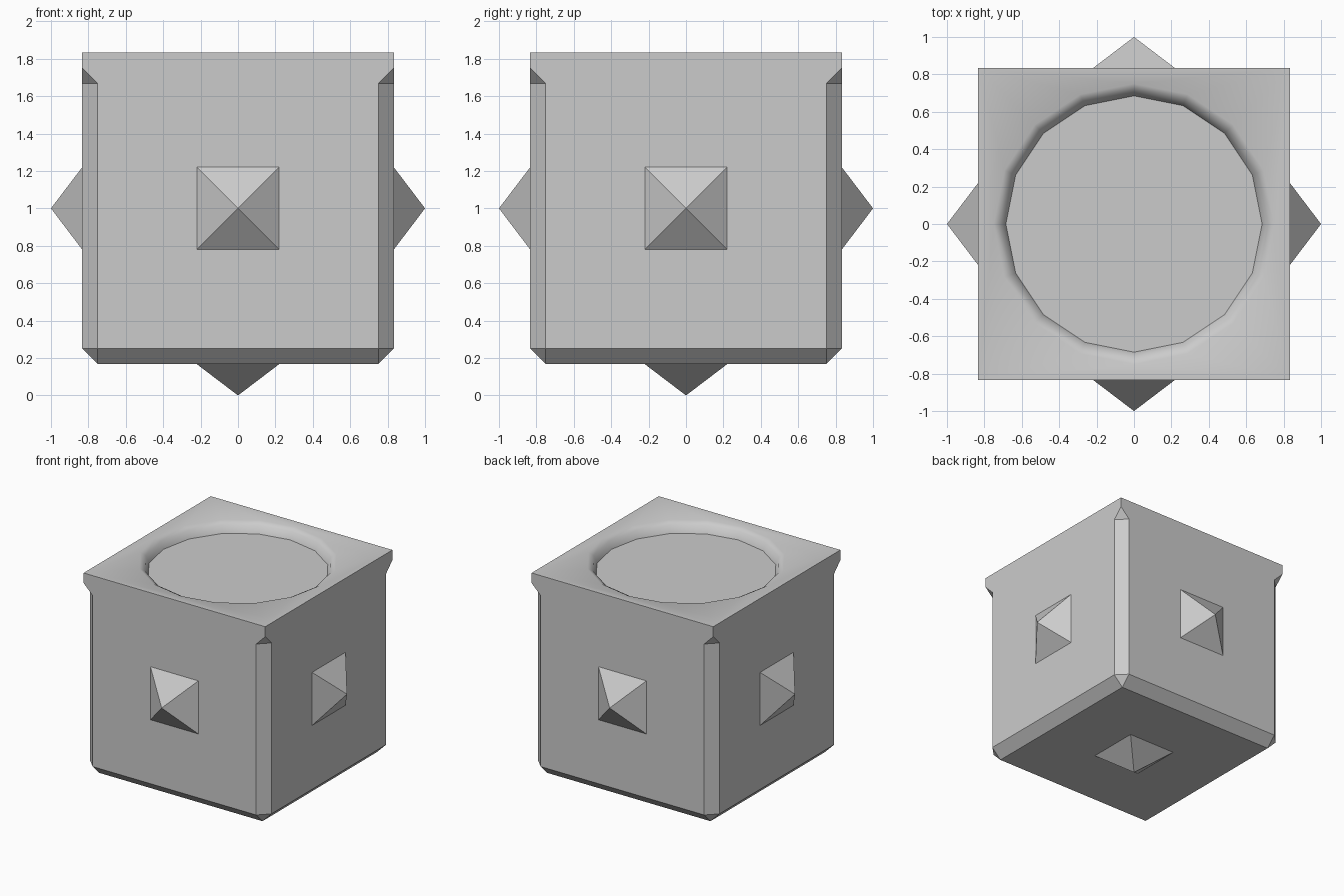
import bpy, bmesh
from math import sin, cos, pi, sqrt
from mathutils import Matrix, Vector

if "Cube" in bpy.data.objects:
    bpy.data.objects.remove(bpy.data.objects["Cube"])

H, C = 0.833, 0.75          # half width of the block, half width inside the chamfer
CENTRE = Vector((0, 0, 1))


def make_object(name, bm):
    bmesh.ops.remove_doubles(bm, verts=bm.verts, dist=0.0005)
    bmesh.ops.recalc_face_normals(bm, faces=bm.faces)
    mesh = bpy.data.meshes.new(name)
    bm.to_mesh(mesh)
    bm.free()
    obj = bpy.data.objects.new(name, mesh)
    bpy.context.collection.objects.link(obj)
    return obj


def add_face(bm, points, rot=Matrix.Identity(3), smooth=False):
    face = bm.faces.new([bm.verts.new(rot @ Vector(p)) for p in points])
    face.smooth = smooth


# Block: one quarter of the faces, repeated four times around z
bm = bmesh.new()
TOP, TIP, NOTCH, LOW, BASE = 1.833, 1.75, 1.667, 0.25, 0.167
rim = [(0.75, TOP), (0.71, 1.81), (0.685, TIP)]     # dish wall: radius, height


def ring_point(k, i):
    r, z = rim[k]
    a = i * pi / 8
    return (r * cos(a), r * sin(a), z)


for q in range(4):
    rot = Matrix.Rotation(q * pi / 2, 3, 'Z')
    # flat side with stopped chamfers
    add_face(bm, [(-H, -H, TOP), (-H, -H, TIP), (-C, -H, NOTCH), (-C, -H, LOW),
                  (C, -H, LOW), (C, -H, NOTCH), (H, -H, TIP), (H, -H, TOP)], rot)
    # vertical chamfer with its upper stop and lower corner
    add_face(bm, [(C, -H, LOW), (H, -C, LOW), (H, -C, NOTCH), (C, -H, NOTCH)], rot)
    add_face(bm, [(C, -H, NOTCH), (H, -C, NOTCH), (H, -H, TIP)], rot)
    add_face(bm, [(C, -H, LOW), (C, -C, BASE), (H, -C, LOW)], rot)
    # bottom chamfer
    add_face(bm, [(-C, -H, LOW), (-C, -C, BASE), (C, -C, BASE), (C, -H, LOW)], rot)
    # top surround, from the square outline to the round rim
    add_face(bm, [(H, -H, TOP), (H, H, TOP), ring_point(0, 0)], rot, True)
    for i in range(4):
        add_face(bm, [(H, H, TOP), ring_point(0, i + 1), ring_point(0, i)], rot, True)
        for k in range(2):
            add_face(bm, [ring_point(k, i), ring_point(k, i + 1),
                          ring_point(k + 1, i + 1), ring_point(k + 1, i)], rot, True)
# dish floor and underside
add_face(bm, [ring_point(2, i) for i in range(16)])
add_face(bm, [(-C, -C, BASE), (-C, C, BASE), (C, C, BASE), (C, -C, BASE)])
make_object("block", bm)


# Pyramid studs on the four sides and the underside
def stud(name, direction):
    bm = bmesh.new()
    turn = Vector((0, 0, 1)).rotation_difference(Vector(direction)).to_matrix().to_4x4()
    if direction[2] < 0:
        turn = Matrix.Rotation(pi, 4, 'X')
    place = (Matrix.Translation(CENTRE) @ turn @ Matrix.Translation((0, 0, (1 + H) / 2))
             @ Matrix.Rotation(pi / 4, 4, 'Z'))
    bmesh.ops.create_cone(bm, cap_ends=True, segments=4, radius1=0.22 * sqrt(2),
                          radius2=0, depth=1 - H, matrix=place)
    make_object(name, bm)


for name, direction in {"front": (0, -1, 0), "back": (0, 1, 0), "left": (-1, 0, 0),
                        "right": (1, 0, 0), "bottom": (0, 0, -1)}.items():
    stud(name + "_stud", direction)
